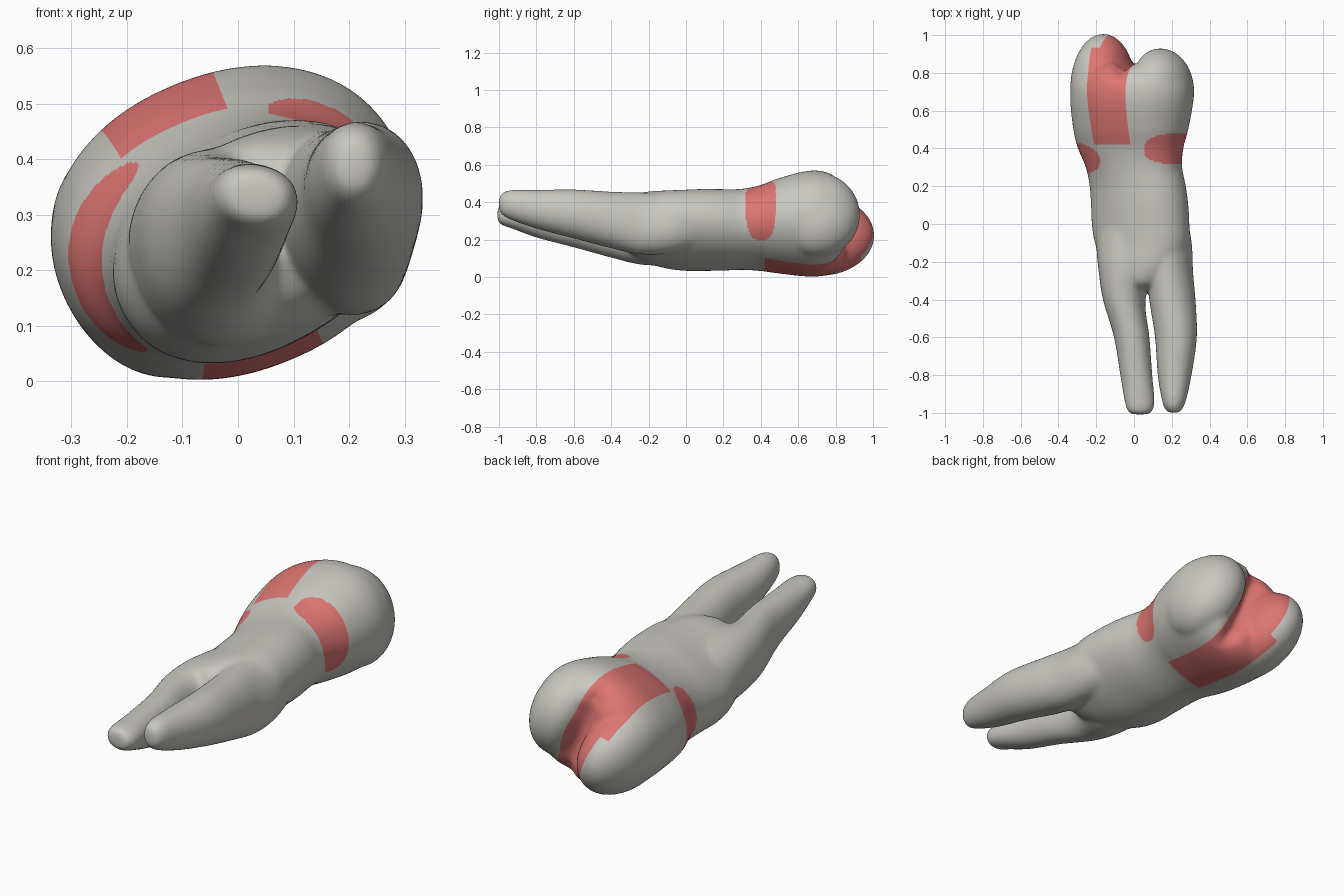
import bpy, bmesh, math
from mathutils import Matrix, Vector

if "Cube" in bpy.data.objects:
    bpy.data.objects.remove(bpy.data.objects["Cube"])


def material(name, rgb):
    m = bpy.data.materials.new(name)
    m.diffuse_color = (*rgb, 1)
    m.use_nodes = True
    m.node_tree.nodes["Principled BSDF"].inputs["Base Color"].default_value = m.diffuse_color
    return m


enamel = material("pale_enamel", (0.58, 0.57, 0.53))
filling = material("red_filling", (0.72, 0.18, 0.17))

TILT = math.radians(22)          # direction from one cusp to the other
CZ = 0.28                        # height of the long axis
ACROSS = Vector((math.cos(TILT), 0, math.sin(TILT)))
bm = bmesh.new()


def spline(rows, steps=6):
    """Catmull-Rom through the stations."""
    out = []
    for i in range(len(rows) - 1):
        p = [rows[max(0, min(len(rows) - 1, i + k))] for k in (-1, 0, 1, 2)]
        for s in range(steps):
            t = s / steps
            out.append([0.5 * (2 * b + (c - a) * t + (2 * a - 5 * b + 4 * c - d) * t * t
                               + (3 * b - a - 3 * c + d) * t ** 3) for a, b, c, d in zip(*p)])
    return out + [list(rows[-1])]


def loft(rows, power=2.0, n=64):
    """Rows are y, centre x, centre z, half width, half depth, tilt in degrees."""
    rings = []
    for y, cx, cz, a, b, tilt in spline(rows):
        ct, st = math.cos(math.radians(tilt)), math.sin(math.radians(tilt))
        ring = []
        for k in range(n):
            w = 2 * math.pi * k / n
            c, s = math.cos(w), math.sin(w)
            u = a * math.copysign(abs(c) ** (2 / power), c)
            v = b * math.copysign(abs(s) ** (2 / power), s)
            ring.append(bm.verts.new((cx + u * ct - v * st, y, cz + u * st + v * ct)))
        rings.append(ring)
    for r, q in zip(rings, rings[1:]):
        for k in range(n):
            bm.faces.new((r[k], r[(k + 1) % n], q[(k + 1) % n], q[k]))
    bm.faces.new(rings[0][::-1])
    bm.faces.new(rings[-1])


def cusp(centre, semi):
    """Ellipsoid; semi-axes run across, along the tooth and upward."""
    m = (Matrix.Translation(centre) @ Matrix.Rotation(-TILT, 4, 'Y')
         @ Matrix.Diagonal((*semi, 1)))
    bmesh.ops.create_icosphere(bm, subdivisions=5, radius=1, matrix=m)


# crown and neck
loft([(-.35, .06, .29, .04, .08, 25), (-.31, .06, .283, .12, .145, 25),
      (-.22, .05, .267, .215, .175, 27), (-.1, .043, .254, .262, .185, 28),
      (0, .035, .25, .272, .19, 29), (.1, .03, .252, .27, .194, 29),
      (.2, .02, .252, .265, .196, 28), (.3, 0, .255, .262, .20, 25),
      (.4, -.018, .262, .286, .213, 23), (.5, -.017, .274, .31, .24, 22),
      (.65, -.012, .285, .33, .268, 22), (.75, -.012, .285, .322, .262, 22),
      (.82, -.015, .28, .28, .225, 22), (.855, -.015, .28, .23, .17, 22)], 2.15)
# left root
loft([(.15, 0, .25, .14, .13, 20), (0, 0, .247, .185, .165, 20),
      (-.12, -.012, .243, .185, .178, 18), (-.25, -.035, .243, .15, .176, 12),
      (-.4, -.052, .255, .112, .152, 5), (-.6, -.012, .28, .094, .122, 0),
      (-.8, .012, .303, .085, .092, 0), (-.94, .03, .327, .08, .064, -10),
      (-.99, .032, .333, .066, .052, -10), (-1.008, .032, .333, .045, .034, -10)], 2.15)
# right root
loft([(.15, .12, .29, .11, .12, 25), (0, .155, .29, .125, .155, 25),
      (-.12, .175, .285, .125, .168, 22), (-.25, .19, .287, .118, .168, 15),
      (-.4, .203, .305, .122, .152, 8), (-.6, .222, .337, .111, .131, 0),
      (-.8, .215, .362, .09, .104, 0), (-.93, .212, .385, .065, .082, 0),
      (-.98, .21, .39, .047, .062, 0), (-1.0, .21, .39, .027, .037, 0)], 2.05)
# two cusps
cusp((.14, .70, .332), (.168, .23, .235))
cusp((-.162, .712, .222), (.167, .295, .223))
bmesh.ops.recalc_face_normals(bm, faces=bm.faces)

raw = bpy.data.meshes.new("raw")
bm.to_mesh(raw)
bm.free()
tooth = bpy.data.objects.new("tooth", raw)
bpy.context.collection.objects.link(tooth)

# fuse the parts and soften the joins
fuse = tooth.modifiers.new("fuse", 'REMESH')
fuse.mode = 'VOXEL'
fuse.voxel_size = 0.0085
soft = tooth.modifiers.new("soften", 'SMOOTH')
soft.factor = 0.5
soft.iterations = 30
bpy.context.view_layer.update()
dg = bpy.context.evaluated_depsgraph_get()
mesh = bpy.data.meshes.new_from_object(tooth.evaluated_get(dg))
tooth.modifiers.clear()
tooth.data = mesh
mesh.materials.clear()
mesh.materials.append(enamel)
mesh.materials.append(filling)


def across(p):
    return (p - Vector((0, 0, CZ))).dot(ACROSS)


# chewing groove between the cusps
for v in mesh.vertices:
    rise = max(0, min(1, (v.co.y - .74) / .1))
    v.co.y -= .04 * rise * math.exp(-((across(v.co) - .01) / .045) ** 2)

# clean cut lines along the filling's borders
centre = Vector((0, 0, CZ))
left_no = (ACROSS + Vector((0, .06, 0))).normalized()
left_co = centre + ACROSS * -.15 + Vector((0, .42, 0))
right_co = centre + ACROSS * .062
tip_co = centre + ACROSS * -.135
bm = bmesh.new()
bm.from_mesh(mesh)
for co, no, low in ((Vector((0, .42, 0)), Vector((0, 1, 0)), .3),
                    (Vector((0, .935, 0)), Vector((0, 1, 0)), .8),
                    (left_co, left_no, .4), (right_co, ACROSS, .4), (tip_co, ACROSS, .9)):
    faces = [f for f in bm.faces if f.calc_center_median().y > low]
    geom = faces + list({e for f in faces for e in f.edges}) + list({v for f in faces for v in f.verts})
    bmesh.ops.bisect_plane(bm, geom=geom, dist=1e-5, plane_co=co, plane_no=no)


def patch(p, y, half_y, angle, half_angle, power):
    """Rounded patch wrapped around the neck."""
    a = math.degrees(math.atan2(p.z - CZ, p.x))
    da = (a - angle + 180) % 360 - 180
    return abs((p.y - y) / half_y) ** power + abs(da / half_angle) ** power < 1


# filling over the groove and patches on both sides of the neck
for f in bm.faces:
    c = f.calc_center_median()
    inner = (c - tip_co).dot(ACROSS) > 0 if c.y > .935 else (c - left_co).dot(left_no) > 0
    band = c.y > .42 and inner and (c - right_co).dot(ACROSS) < 0
    right = patch(c, .4, .082, 28, 48, 2.6)
    left = patch(c, .35, .082, 191, 43, 2.2)
    f.material_index = 1 if band or right or left else 0
    f.smooth = True
bm.to_mesh(mesh)
bm.free()
